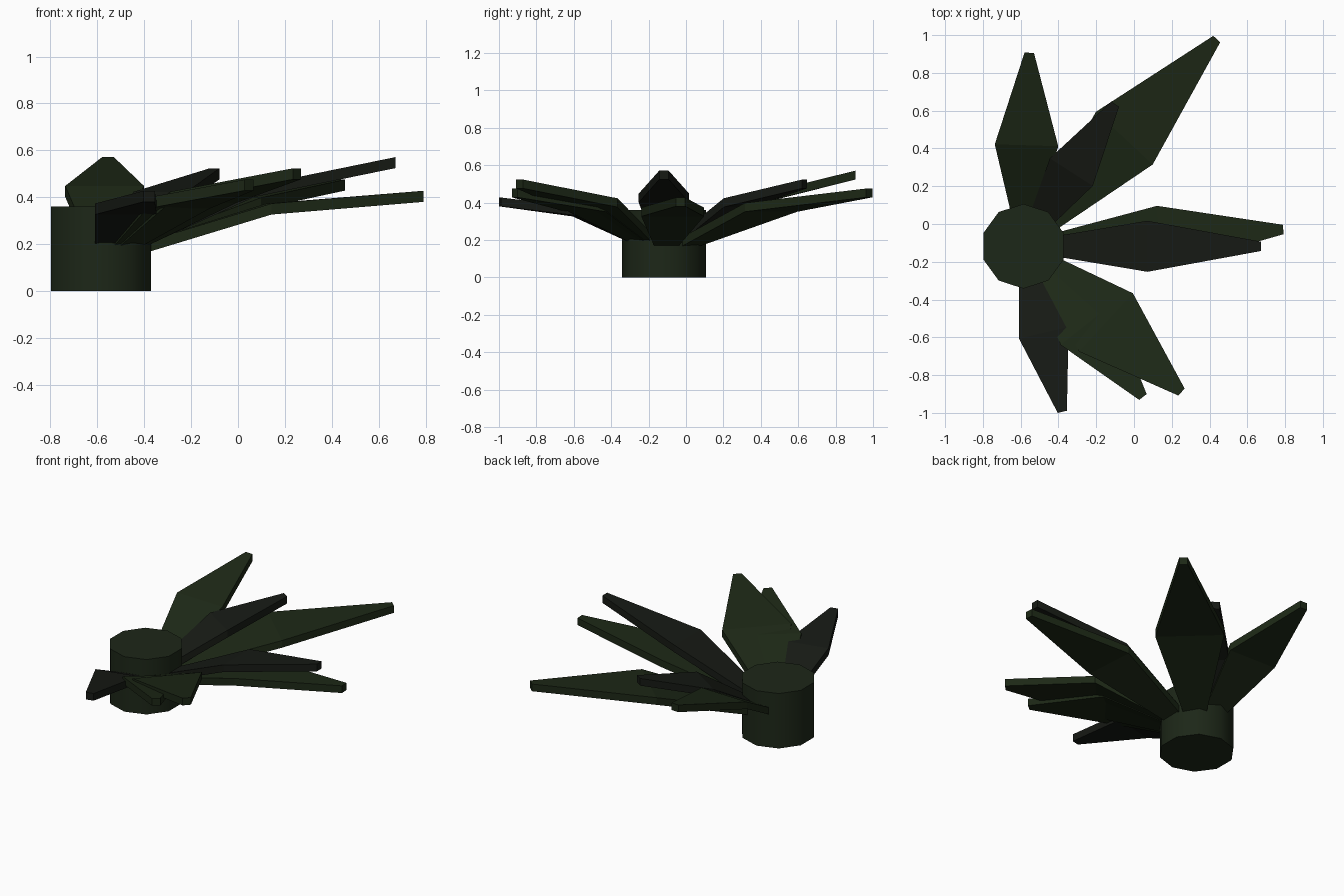
import bpy, bmesh
from math import sin, cos, radians, pi

if "Cube" in bpy.data.objects:
    bpy.data.objects.remove(bpy.data.objects["Cube"])

CX, CY = -0.585, -0.118   # trunk axis
THICK = 0.047             # leaf thickness


def material(name, rgb):
    m = bpy.data.materials.new(name)
    m.diffuse_color = (*rgb, 1)
    m.use_nodes = True
    m.node_tree.nodes["Principled BSDF"].inputs["Base Color"].default_value = m.diffuse_color
    return m


green = material("leaf_green", (0.012, 0.021, 0.008))
dark = material("leaf_dark", (0.008, 0.010, 0.007))
bark = material("trunk_green", (0.012, 0.020, 0.009))


def make_object(name, bm, mat):
    bmesh.ops.recalc_face_normals(bm, faces=bm.faces)
    me = bpy.data.meshes.new(name)
    bm.to_mesh(me)
    bm.free()
    me.materials.append(mat)
    ob = bpy.data.objects.new(name, me)
    bpy.context.collection.objects.link(ob)
    return ob


def leaf(name, angle, length, half_width, mid_z, tip_z, mat):
    """Folded kite blade: narrow base, wide middle, narrow tip."""
    a = radians(angle)
    stations = [(0.0, 0.025, 0.105),
                (length * 0.522, half_width, mid_z),
                (length, 0.025, tip_z)]
    bm = bmesh.new()
    rings = []
    for r, w, z in stations:
        ring = []
        for side, dz in ((-1, 0), (1, 0), (1, THICK), (-1, THICK)):
            s = side * w
            ring.append(bm.verts.new((CX + r * cos(a) - s * sin(a),
                                      CY + r * sin(a) + s * cos(a), z + dz)))
        rings.append(ring)
    for p, q in zip(rings, rings[1:]):
        for i in range(4):
            j = (i + 1) % 4
            bm.faces.new((p[i], p[j], q[j], q[i]))
    bm.faces.new(rings[0])
    bm.faces.new(rings[-1])
    return make_object(name, bm, mat)


# Ten-sided trunk
bm = bmesh.new()
ring = [bm.verts.new((CX + 0.224 * sin(i * pi / 5), CY + 0.224 * cos(i * pi / 5), 0))
        for i in range(10)]
base = bm.faces.new(ring)
top = bmesh.ops.extrude_face_region(bm, geom=[base], use_keep_orig=True)
bmesh.ops.translate(bm, vec=(0, 0, 0.36),
                    verts=[v for v in top["geom"] if isinstance(v, bmesh.types.BMVert)])
trunk = make_object("trunk", bm, bark)
bpy.context.view_layer.objects.active = trunk
trunk.select_set(True)
bpy.ops.object.shade_smooth_by_angle(angle=radians(40))

# Leaves fan around one side: angle, length, half width, material
fan = [(-76.8, 0.90, 0.135, dark),
       (-51.6, 1.018, 0.17, green),
       (-42.7, 1.138, 0.21, green),
       (0.0, 1.257, 0.135, dark),
       (3.7, 1.378, 0.168, green),
       (47.0, 1.50, 0.205, green),
       (57.2, 0.895, 0.135, dark),
       (88.3, 1.025, 0.168, green)]
for i, (ang, length, hw, mat) in enumerate(fan):
    step = i % 4   # tilt repeats every four leaves
    leaf(f"leaf_{i + 1}", ang, length, hw, 0.326 + 0.025 * step, 0.38 + 0.048 * step, mat)
